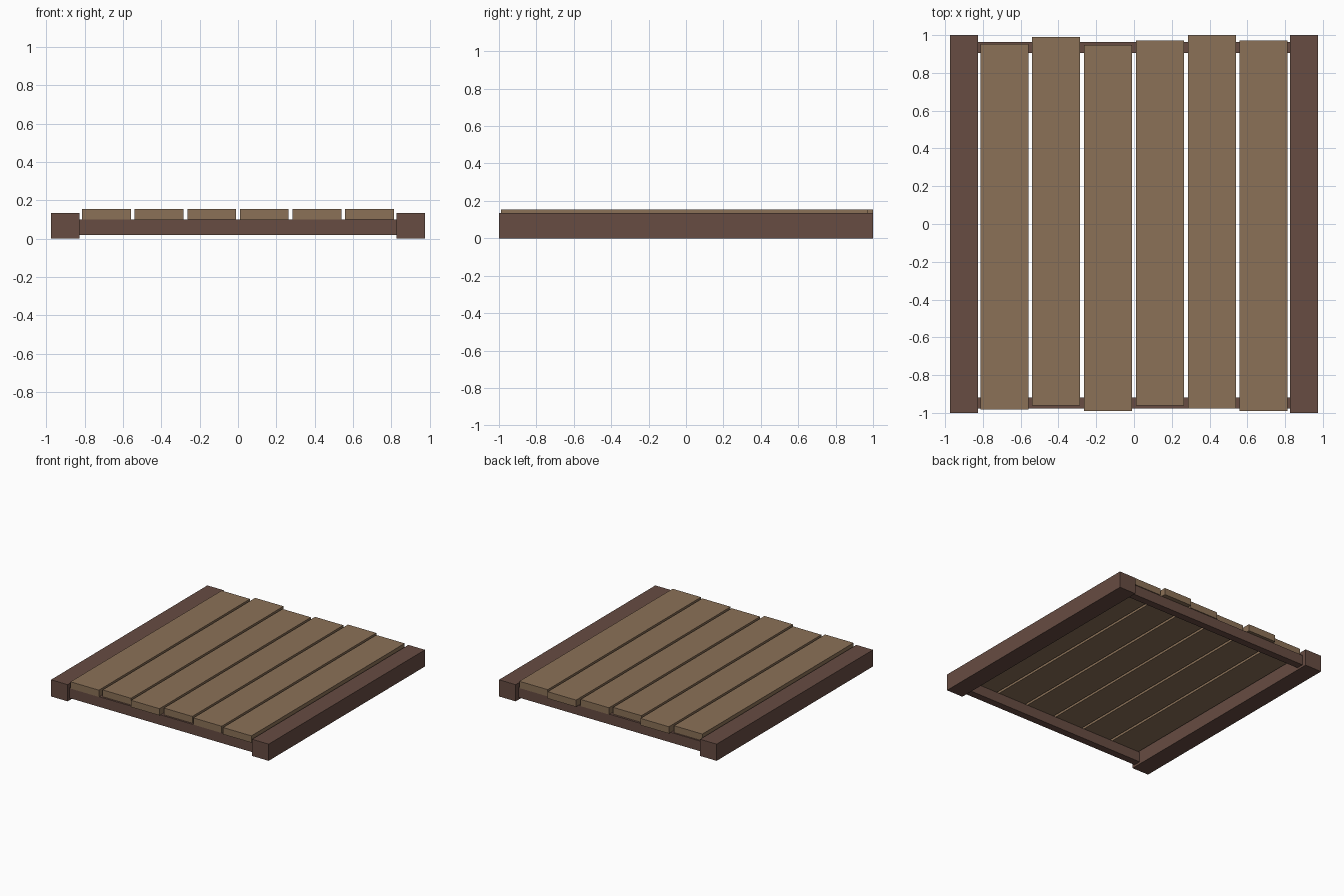
import bpy

if "Cube" in bpy.data.objects:
    bpy.data.objects.remove(bpy.data.objects["Cube"])


def lin(c):
    c /= 255
    return c / 12.92 if c <= 0.04045 else ((c + 0.055) / 1.055) ** 2.4


def material(name, rgb):
    m = bpy.data.materials.new(name)
    m.diffuse_color = (*[lin(c) for c in rgb], 1)
    m.use_nodes = True
    m.node_tree.nodes["Principled BSDF"].inputs["Base Color"].default_value = m.diffuse_color
    return m


dark_wood = material("dark_wood", (103, 76, 66))
light_wood = material("light_wood", (139, 113, 87))


def box(name, x, y, z, mat):
    """Box given by its (min, max) range on each axis."""
    bpy.ops.mesh.primitive_cube_add(
        size=1, location=[(a + b) / 2 for a, b in (x, y, z)])
    ob = bpy.context.object
    ob.name = name
    ob.scale = [b - a for a, b in (x, y, z)]
    bpy.ops.object.transform_apply(location=False, rotation=False, scale=True)
    ob.data.materials.append(mat)


# Side rails
box("left_rail", (-0.975, -0.826), (-1, 1), (0, 0.135), dark_wood)
box("right_rail", (0.826, 0.975), (-1, 1), (0, 0.135), dark_wood)

# Cross beams between the rails
box("front_beam", (-0.826, 0.826), (-0.977, -0.918), (0.018, 0.1), dark_wood)
box("back_beam", (-0.826, 0.826), (0.905, 0.964), (0.018, 0.1), dark_wood)

# Deck planks with uneven ends
ends = [(-0.982, 0.952), (-0.962, 0.989), (-0.99, 0.947),
        (-0.962, 0.971), (-0.978, 1.0), (-0.99, 0.971)]
for i, y in enumerate(ends):
    cx = (i - 2.5) * 0.2745
    box(f"plank_{i + 1}", (cx - 0.127, cx + 0.127), y, (0.1, 0.155), light_wood)
